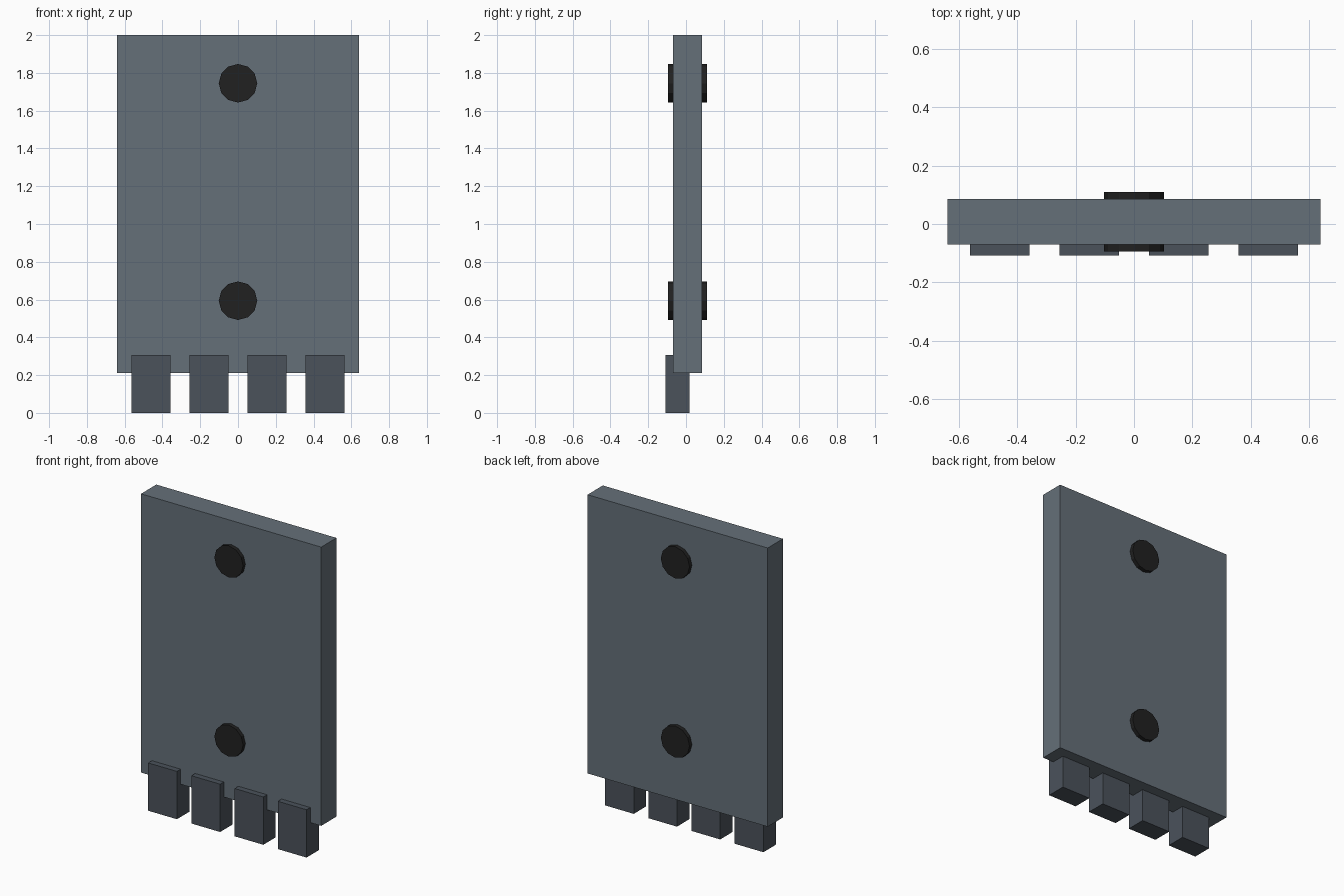
import bpy, math

if "Cube" in bpy.data.objects:
    bpy.data.objects.remove(bpy.data.objects["Cube"])


def material(name, rgb):
    m = bpy.data.materials.new(name)
    m.diffuse_color = (*rgb, 1)
    m.use_nodes = True
    m.node_tree.nodes["Principled BSDF"].inputs["Base Color"].default_value = m.diffuse_color
    return m


steel = material("steel", (0.13, 0.16, 0.19))
dark_steel = material("dark_steel", (0.07, 0.085, 0.105))
black = material("black", (0.015, 0.015, 0.015))


def box(name, lo, hi, mat):
    centre = [(a + b) / 2 for a, b in zip(lo, hi)]
    bpy.ops.mesh.primitive_cube_add(size=1, location=centre)
    ob = bpy.context.object
    ob.name = name
    ob.scale = [b - a for a, b in zip(lo, hi)]
    bpy.ops.object.transform_apply(location=False, rotation=False, scale=True)
    ob.data.materials.append(mat)


def bolt(name, z):
    bpy.ops.mesh.primitive_cylinder_add(
        vertices=12, radius=0.102, depth=0.204,
        location=(0, 0.008, z), rotation=(math.pi / 2, 0, 0))
    ob = bpy.context.object
    ob.name = name
    ob.data.materials.append(black)


# Flat plate
box("plate", (-0.64, -0.07, 0.21), (0.64, 0.085, 2.0), steel)

# Four teeth lapped onto the lower front edge
for i in range(4):
    x = (i - 1.5) * 0.307
    box(f"tooth_{i + 1}", (x - 0.102, -0.108, 0), (x + 0.102, 0.018, 0.307), dark_steel)

# Bolts passing through the plate
bolt("upper_bolt", 1.745)
bolt("lower_bolt", 0.594)
